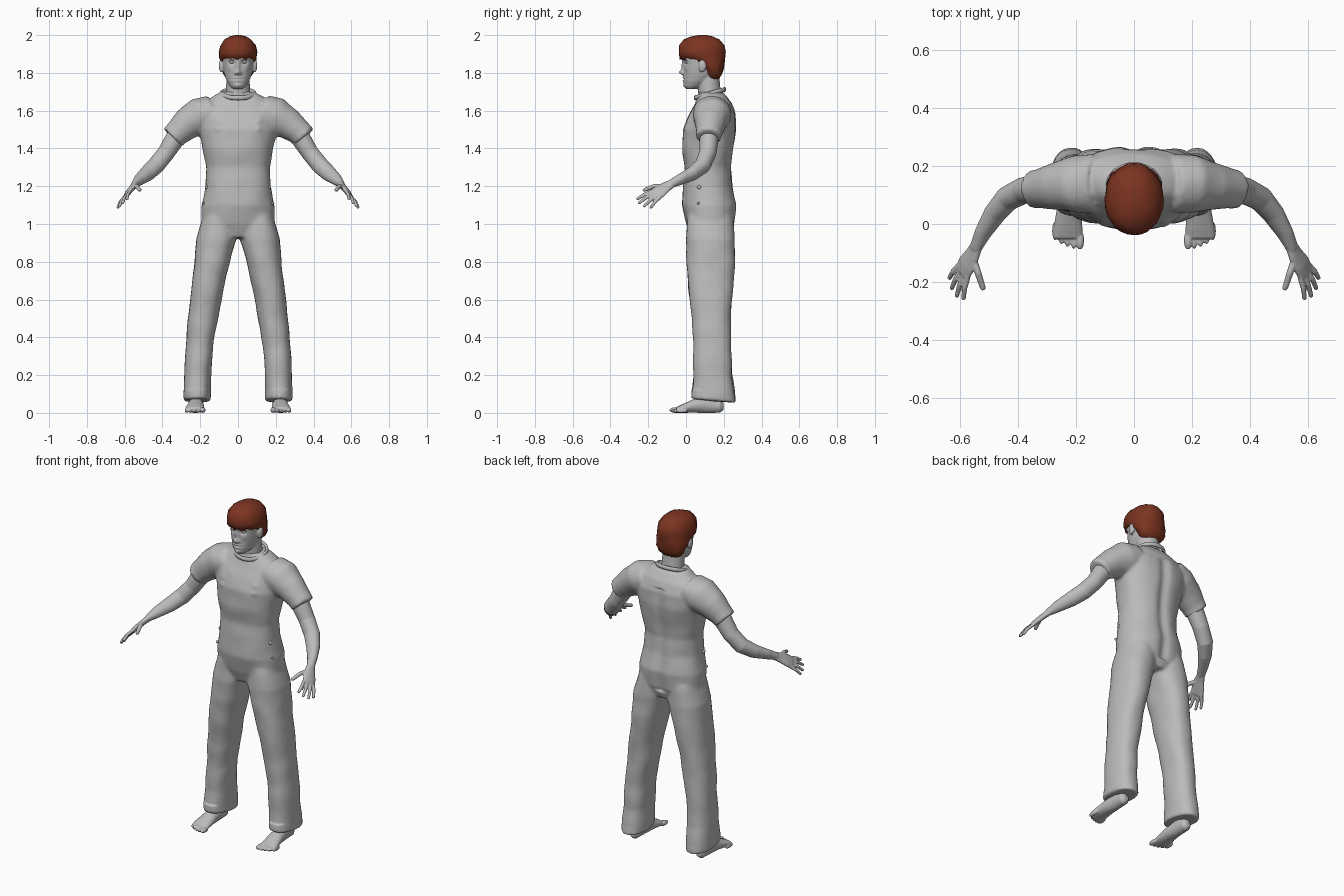
import bpy, bmesh, math, random
from mathutils import Vector, Matrix, noise

random.seed(4)
if "Cube" in bpy.data.objects:
    bpy.data.objects.remove(bpy.data.objects["Cube"])


def material(name, color):
    mat = bpy.data.materials.new(name)
    mat.use_nodes = True
    mat.diffuse_color = color
    mat.node_tree.nodes["Principled BSDF"].inputs["Base Color"].default_value = color
    return mat


GREY = material("plain grey", (0.5, 0.5, 0.5, 1))
AUBURN = material("auburn hair", (0.2, 0.034, 0.015, 1))
UP, ALONG_Y = Vector((0, 0, 1)), Vector((0, 1, 0))


def loft(bm, rings, axis=None, wide=(1, 0, 0), side=1, count=24, power=2.0):
    """Closed skin through oval rings (x, y, z, half width, half depth)."""
    centres = [Vector(r[:3]) for r in rings]
    loops = []
    for i, ring in enumerate(rings):
        t = axis or (centres[min(i + 1, len(rings) - 1)] - centres[max(i - 1, 0)]).normalized()
        w = Vector(wide)
        w = (w - t * w.dot(t)).normalized()
        d = t.cross(w)
        loop = []
        for k in range(count):
            a = math.tau * k / count
            c, s = math.cos(a), math.sin(a)
            c = math.copysign(abs(c) ** (2 / power), c)
            s = math.copysign(abs(s) ** (2 / power), s)
            p = centres[i] + w * c * ring[3] + d * s * ring[4]
            loop.append(bm.verts.new((p.x * side, p.y, p.z)))
        loops.append(loop)
    for low, high in zip(loops, loops[1:]):
        for k in range(count):
            n = (k + 1) % count
            bm.faces.new((low[k], low[n], high[n], high[k]))
    bm.faces.new(loops[0][::-1])
    bm.faces.new(loops[-1])


def blob(bm, centre, size):
    matrix = Matrix.Translation(centre) @ Matrix.Diagonal((*size, 1))
    bmesh.ops.create_uvsphere(bm, u_segments=20, v_segments=12, radius=1, matrix=matrix)


def finish(bm, name, mat, voxel=None, smooth=0, shape=None):
    """Make an object, fuse its volumes into one skin, shape it and shade it smooth."""
    bmesh.ops.recalc_face_normals(bm, faces=bm.faces[:])
    mesh = bpy.data.meshes.new(name)
    bm.to_mesh(mesh)
    bm.free()
    obj = bpy.data.objects.new(name, mesh)
    bpy.context.collection.objects.link(obj)
    if voxel:
        fuse = obj.modifiers.new("fuse", "REMESH")
        fuse.mode, fuse.voxel_size = "VOXEL", voxel
        soft = obj.modifiers.new("soften", "SMOOTH")
        soft.factor, soft.iterations = 0.5, smooth
        graph = bpy.context.evaluated_depsgraph_get()
        obj.data = bpy.data.meshes.new_from_object(obj.evaluated_get(graph))
        obj.modifiers.clear()
    if shape:
        work = bmesh.new()
        work.from_mesh(obj.data)
        for v in work.verts:
            shape(v)
        work.to_mesh(obj.data)
        work.free()
    obj.data.materials.clear()
    obj.data.materials.append(mat)
    obj.data.shade_smooth()


def push_front(v, bumps, back_limit):
    """Push the front surface out (or in) with soft mirrored bumps (x, z, sx, sz, amount)."""
    if v.co.y < back_limit and v.normal.y < 0.2:
        x, z = abs(v.co.x), v.co.z
        v.co.y -= sum(h * math.exp(-((x - cx) / sx) ** 2 - ((z - cz) / sz) ** 2)
                      for cx, cz, sx, sz, h in bumps)


# Shirt and trousers, fused into one garment
bm = bmesh.new()
torso = [(.93, .10, .13, .10), (1.0, .195, .13, .128), (1.1, .193, .125, .145),
         (1.2, .172, .115, .133), (1.3, .168, .113, .127), (1.4, .186, .118, .137),
         (1.5, .208, .127, .140), (1.58, .212, .14, .126), (1.64, .18, .143, .098),
         (1.68, .125, .137, .075), (1.70, .09, .13, .062)]
loft(bm, [(0, y, z, w, d) for z, w, y, d in torso], UP, count=40, power=2.3)
leg = [(1.04, .095, .128, .09, .12), (.92, .116, .13, .106, .13), (.8, .136, .13, .094, .128),
       (.65, .163, .13, .084, .118), (.5, .186, .135, .08, .104), (.35, .205, .14, .073, .1),
       (.2, .214, .142, .071, .102), (.1, .217, .146, .072, .116), (.065, .217, .147, .072, .118)]
sleeve = [(.13, .14, 1.6, .1, .085), (.2, .137, 1.572, .1, .098), (.27, .13, 1.53, .082, .084),
          (.325, .123, 1.482, .066, .068), (.348, .12, 1.458, .066, .066)]
for side in (1, -1):
    loft(bm, [(x, y, z, w, d) for z, x, y, w, d in leg], UP, side=side, power=2.3)
    loft(bm, sleeve, wide=(0, 1, 0), side=side)


def drape(v):
    """Chest pockets, cloth folds, the spine hollow and the raised trouser cuff."""
    push_front(v, [(.10, 1.5, .07, .08, .008), (0, 1.3, .08, .05, -.006),
                   (.11, 1.545, .018, .016, .006), (.11, 1.505, .016, .014, .006)], .08)
    v.co += v.normal * .005 * noise.noise(v.co * 9)
    if v.co.y > .2 and 0.98 < v.co.z < 1.6:
        v.co.y -= .014 * math.exp(-(v.co.x / .03) ** 2)
    if v.co.z < .12:
        v.co.z += .1 * (.14 - v.co.y)


finish(bm, "shirt_and_trousers", GREY, .01, 4, drape)

# Crew neck collar
bm = bmesh.new()
loops = []
for k in range(32):
    a = math.tau * k / 32
    across, back = math.sin(a), -math.cos(a)
    centre = Vector((.09 * across, .127 + .078 * back, 1.69 + .022 * back))
    out = Vector((across, back, 0))
    loops.append([bm.verts.new(centre + out * .008 * math.cos(b) + UP * .013 * math.sin(b))
                  for b in (math.tau * j / 8 for j in range(8))])
for i, loop in enumerate(loops):
    after = loops[(i + 1) % len(loops)]
    for j in range(8):
        m = (j + 1) % 8
        bm.faces.new((loop[j], loop[m], after[m], after[j]))
finish(bm, "collar", GREY)

# Head, neck and ears
bm = bmesh.new()
skull = [(1.715, .026, .002, .05), (1.73, .043, -.008, .09), (1.755, .059, -.012, .13),
         (1.79, .072, -.012, .165), (1.83, .08, -.012, .18), (1.88, .084, -.02, .19),
         (1.93, .082, -.015, .188), (1.965, .06, .01, .16), (1.985, .02, .05, .12)]
loft(bm, [(0, (f + b) / 2, z, w, (b - f) / 2) for z, w, f, b in skull], UP, count=36, power=2.1)
loft(bm, [(0, .13, 1.62, .08, .07), (0, .125, 1.69, .065, .06), (0, .115, 1.8, .06, .06)], UP)
for side in (1, -1):
    blob(bm, (side * .09, .088, 1.837), (.012, .021, .032))
    blob(bm, (side * .088, .08, 1.817), (.01, .01, .014))
# nose, eye sockets, brows, lips, chin and cheeks
features = [(0, 1.83, .01, .03, .012), (0, 1.803, .012, .013, .02), (.013, 1.798, .008, .008, .009),
            (.033, 1.857, .016, .012, -.013), (.03, 1.879, .022, .007, .006),
            (0, 1.774, .022, .005, .007), (0, 1.767, .025, .003, -.005),
            (0, 1.759, .019, .005, .007), (0, 1.732, .02, .012, .007),
            (.045, 1.825, .018, .016, .004)]
finish(bm, "head", GREY, .005, 3, lambda v: push_front(v, features, .04))
bm = bmesh.new()
for side in (1, -1):
    blob(bm, (side * .033, .005, 1.857), (.013, .013, .008))
finish(bm, "eyes", GREY)

# Short tousled hair cap
bm = bmesh.new()
cap = [(1.768, .055, .11, .175), (1.79, .076, .1, .19), (1.815, .087, .09, .197),
       (1.84, .094, .045, .203), (1.868, .097, .02, .206), (1.88, .099, -.034, .207),
       (1.91, .1, -.039, .208), (1.945, .094, -.035, .204), (1.975, .074, -.012, .18),
       (1.992, .046, .025, .145), (2.0, .016, .065, .11)]
loft(bm, [(0, (f + b) / 2, z, w, (b - f) / 2) for z, w, f, b in cap], UP, count=28, power=2.15)
for v in bm.verts:
    if v.co.z < 1.99:
        v.co += Vector([random.uniform(-.003, .003) for _ in range(3)])
        if v.co.y < 0 and v.co.z < 1.89:
            v.co.z += random.uniform(-.01, .008)
finish(bm, "hair", AUBURN)

# Arms with hands: one fused skin on each side
PALM = (.45, .7, -.5)
arm = [(.29, .128, 1.5, .05, .05), (.335, .122, 1.45, .05, .052), (.382, .115, 1.375, .046, .046),
       (.435, .088, 1.31, .043, .046), (.48, .035, 1.268, .036, .042), (.52, -.03, 1.236, .027, .032),
       (.547, -.085, 1.21, .023, .019)]
palm = [(.542, -.075, 1.213, .024, .018), (.556, -.105, 1.197, .032, .016),
        (.577, -.14, 1.172, .041, .015), (.591, -.168, 1.152, .04, .012)]
tips = [(.588, -.262, 1.13), (.612, -.253, 1.108), (.63, -.226, 1.09), (.638, -.19, 1.083)]


def finger(bm, points, radius, side):
    start, end = points[-2:]
    near_tip = start.lerp(end, .9)
    rings = [(*p, radius, radius) for p in points[:-1]]
    rings += [(*near_tip, radius * .85, radius * .85), (*end, radius * .4, radius * .4)]
    loft(bm, rings, wide=PALM, side=side, count=12)


for side, label in ((1, "left"), (-1, "right")):
    bm = bmesh.new()
    loft(bm, arm, wide=PALM, side=side)
    loft(bm, palm, wide=PALM, side=side)
    knuckle = Vector((.586, -.16, 1.157))
    for i, tip in enumerate(tips):
        base = knuckle + Vector(PALM) * (.021 * i - .031)
        bend = base.lerp(Vector(tip), .5) + Vector((.004, 0, .005))
        finger(bm, [base, bend, Vector(tip)], .0095, side)
    thumb = [Vector(p) for p in ((.556, -.11, 1.2), (.537, -.17, 1.2), (.518, -.228, 1.177))]
    finger(bm, thumb, .012, side)
    finish(bm, label + "_arm", GREY, .0045, 2)

# Bare feet with toes
foot = [(.198, .222, .034, .016, .02), (.18, .222, .037, .031, .036), (.11, .222, .045, .036, .046),
        (.04, .224, .037, .044, .036), (-.02, .228, .023, .051, .023), (-.05, .229, .016, .05, .015)]


def flatten_sole(v):
    v.co.z = max(v.co.z, 0)


for side, label in ((1, "left"), (-1, "right")):
    bm = bmesh.new()
    loft(bm, [(x, y, z, w, d) for y, x, z, w, d in foot], ALONG_Y, side=side)
    loft(bm, [(.222, .13, .03, .034, .045), (.22, .145, .16, .036, .042)], UP, side=side)
    for i in range(5):
        x, r = .186 + .0215 * i, .0145 if i == 0 else .0105
        blob(bm, (x * side, -.056 + .002 * i * i, r), (r, .033, r))
    finish(bm, label + "_foot", GREY, .0045, 2, flatten_sole)

# Side buttons on the hips
bm = bmesh.new()
for side in (1, -1):
    blob(bm, (side * .168, .07, 1.195), (.008, .011, .011))
    blob(bm, (side * .185, .065, 1.11), (.007, .007, .007))
finish(bm, "hip_buttons", GREY)
